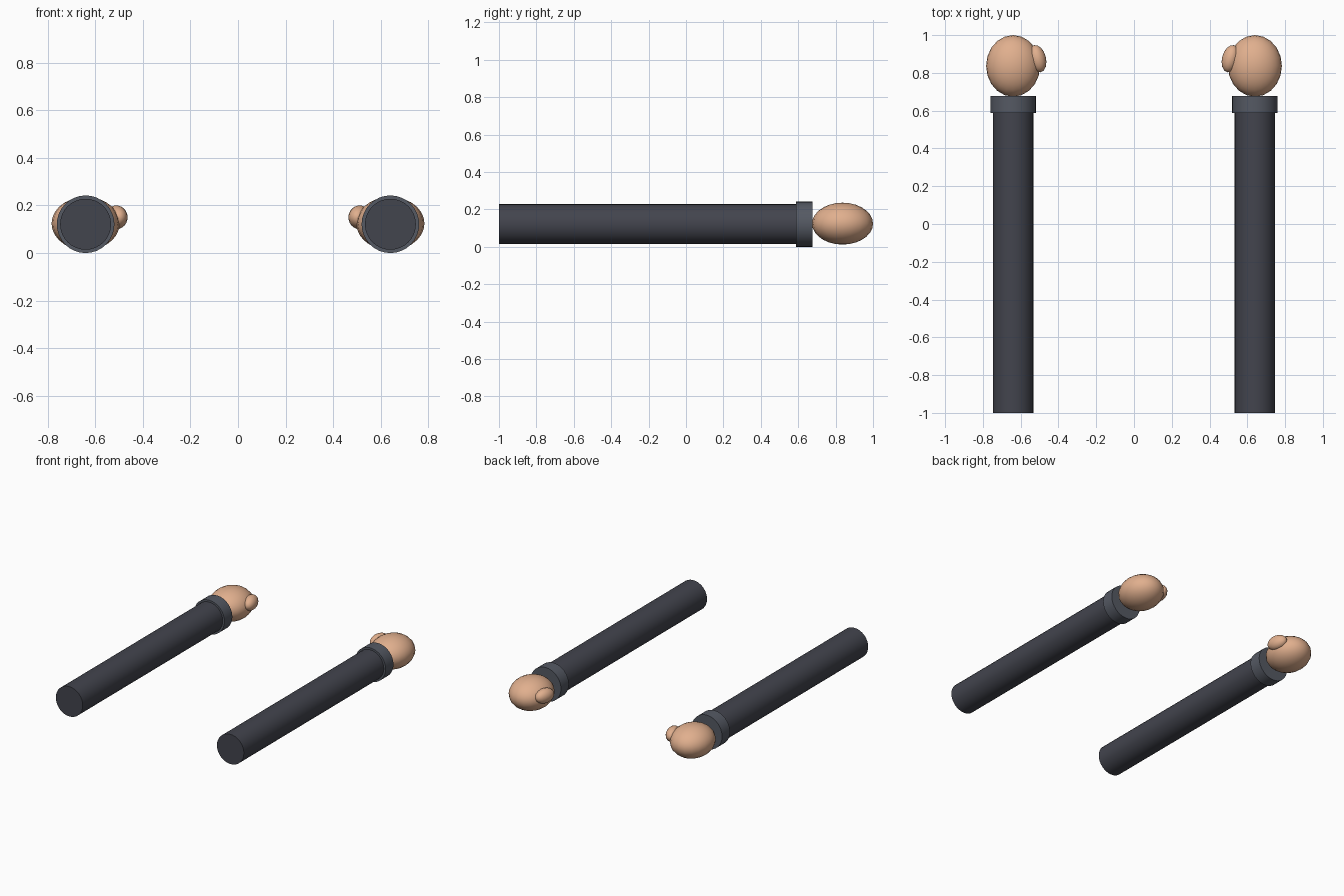
import bpy
from math import radians, pi

if "Cube" in bpy.data.objects:
    bpy.data.objects.remove(bpy.data.objects["Cube"])

AXIS_Z = 0.121


def material(name, rgb):
    m = bpy.data.materials.new(name)
    m.diffuse_color = (*rgb, 1)
    m.use_nodes = True
    m.node_tree.nodes["Principled BSDF"].inputs["Base Color"].default_value = m.diffuse_color
    return m


FABRIC = material("dark_fabric", (0.055, 0.058, 0.075))
TRIM = material("cuff_fabric", (0.09, 0.10, 0.125))
SKIN = material("skin", (0.75, 0.43, 0.27))


def finish(name, mat):
    ob = bpy.context.object
    ob.name = name
    ob.data.materials.append(mat)
    bpy.ops.object.shade_smooth_by_angle(angle=radians(40))
    return ob


def tube(name, x, y0, y1, radius, mat):
    bpy.ops.mesh.primitive_cylinder_add(
        vertices=32, radius=radius, depth=y1 - y0,
        location=(x, (y0 + y1) / 2, AXIS_Z), rotation=(pi / 2, 0, 0))
    return finish(name, mat)


def ellipsoid(name, loc, radii, turn, segs, rings, mat):
    bpy.ops.mesh.primitive_uv_sphere_add(
        segments=segs, ring_count=rings, radius=1,
        location=loc, rotation=(0, 0, turn))
    bpy.context.object.scale = radii
    return finish(name, mat)


# A mirrored pair of forearms, thumbs pointing inward
for side, s in (("left", -1), ("right", 1)):
    x = 0.64 * s
    # Long sleeve and wider cuff
    tube(side + "_sleeve", x, -1.0, 0.62, 0.107, FABRIC)
    tube(side + "_cuff", x, 0.588, 0.677, 0.121, TRIM)
    # Rounded fist
    ellipsoid(side + "_hand", (x, 0.837, 0.124), (0.143, 0.163, 0.112),
              0, 20, 14, SKIN)
    # Thumb leaning toward the hand at its tip
    ellipsoid(side + "_thumb", (0.511 * s, 0.875, 0.15), (0.045, 0.074, 0.05),
              -0.25 * s, 16, 12, SKIN)
